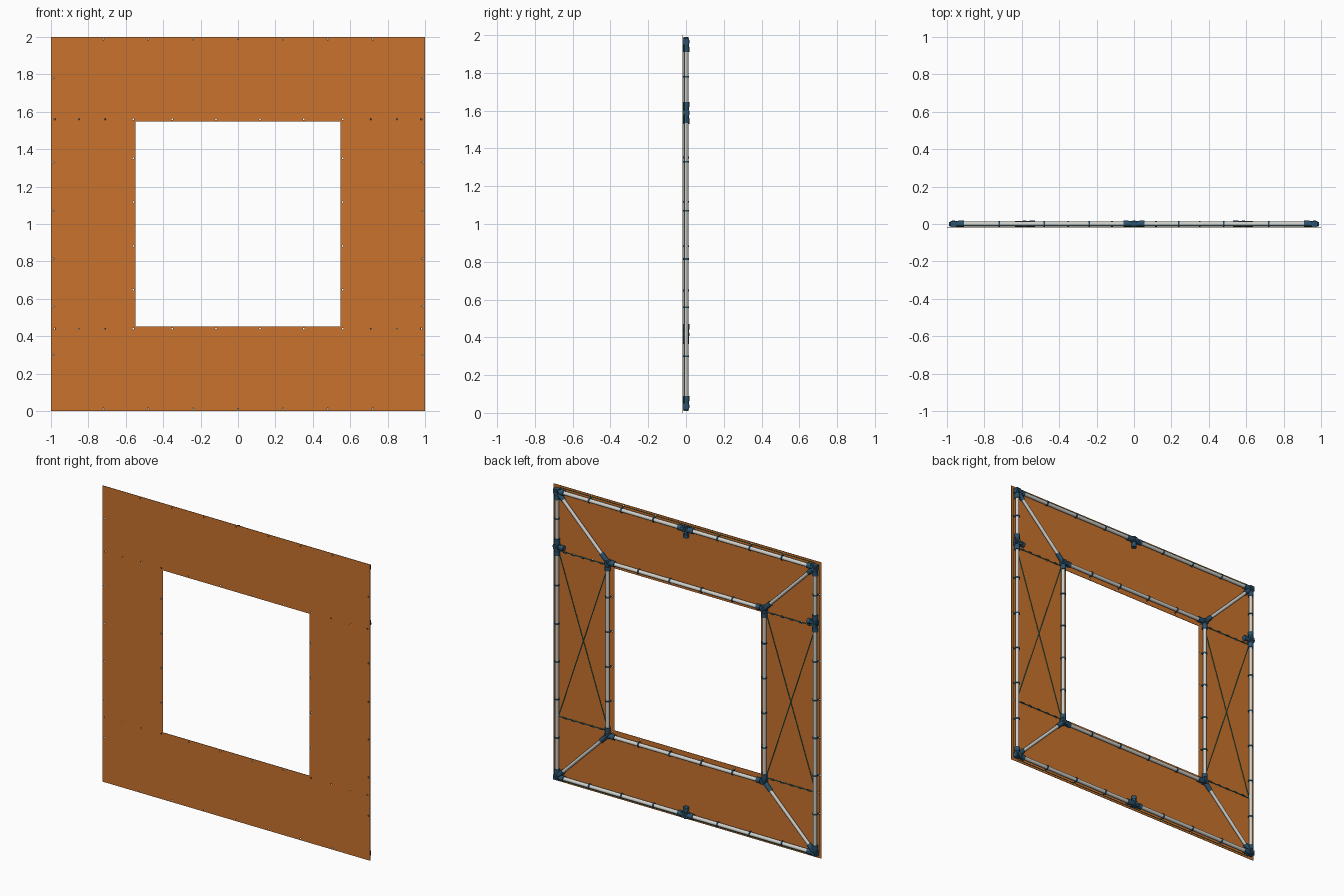
import bpy, bmesh
from math import pi
from mathutils import Vector, Matrix

cube = bpy.data.objects.get("Cube")
if cube:
    bpy.data.objects.remove(cube, do_unlink=True)

OUT, INN, EDGE, LIP = 0.965, 0.585, 0.988, 0.56   # offsets from the centre
MID = 1.0                                         # height of the centre


def material(name, color, rough=0.6):
    m = bpy.data.materials.new(name)
    m.use_nodes = True
    m.diffuse_color = (*color, 1)
    node = m.node_tree.nodes["Principled BSDF"]
    node.inputs["Base Color"].default_value = (*color, 1)
    node.inputs["Roughness"].default_value = rough
    return m


ORANGE = material("orange panel", (0.58, 0.17, 0.026))
STEEL = material("pale steel", (0.62, 0.62, 0.59))
BLUE = material("dark blue fitting", (0.025, 0.085, 0.15))
TEAL = material("teal cord", (0.01, 0.17, 0.13))


def P(x, z, y=0.0):
    """Point measured from the centre of the frame."""
    return Vector((x, y, MID + z))


def rod(bm, a, b, r, sides=12, r2=None):
    d = b - a
    turn = Vector((0, 0, 1)).rotation_difference(d).to_matrix().to_4x4()
    bmesh.ops.create_cone(bm, cap_ends=True, segments=sides, radius1=r,
                          radius2=r if r2 is None else r2, depth=d.length,
                          matrix=Matrix.Translation((a + b) / 2) @ turn)


def box(bm, c, size):
    bmesh.ops.create_cube(bm, size=1, matrix=Matrix.Translation(c)
                          @ Matrix.Diagonal((*size, 1)))


def finish(name, bm, mat, smooth=False):
    me = bpy.data.meshes.new(name)
    bm.to_mesh(me)
    bm.free()
    ob = bpy.data.objects.new(name, me)
    bpy.context.collection.objects.link(ob)
    me.materials.append(mat)
    bpy.ops.object.select_all(action='DESELECT')
    ob.select_set(True)
    bpy.context.view_layer.objects.active = ob
    if smooth:
        bpy.ops.object.shade_smooth_by_angle(angle=pi / 4)
    return ob


def pipe(name, a, b, r=0.0125):
    bm = bmesh.new()
    rod(bm, a, b, r, 16)
    finish(name, bm, STEEL, True)


# Fixing stations along the rails
rail_x = [s * k * 0.24 for s in (-1, 1) for k in (1, 2, 3)]
post_z = [-0.70, -0.44, -0.185, 0.07, 0.33, 0.78]
inner_s = [-0.352, -0.118, 0.118, 0.352]
SIDES = (-1, 1)

# Panel with a square opening and small tie holes
holes = [(x, s * EDGE) for x in rail_x + [0] for s in SIDES]
holes += [(s * EDGE, z) for z in post_z for s in SIDES]
holes += [(t, s * LIP) for t in inner_s for s in SIDES]
holes += [(s * LIP, t) for t in inner_s for s in SIDES]
holes += [(s * x, t * LIP) for x in (LIP, 0.71, 0.85, 0.98) for s in SIDES for t in SIDES]
bm = bmesh.new()
box(bm, P(0, 0, -0.018), (2, 0.003, 2))
panel = finish("panel", bm, ORANGE)
bm = bmesh.new()
box(bm, P(0, 0, -0.018), (1.095, 0.1, 1.095))
for x, z in holes:
    if abs(x) < 0.5475 and abs(z) < 0.5475:
        continue
    rod(bm, P(x, z, -0.03), P(x, z, -0.005), 0.0045, 8)
cutter = finish("panel_cutter", bm, ORANGE)
cutter.hide_render = True
bpy.context.view_layer.objects.active = panel
mod = panel.modifiers.new("openings", 'BOOLEAN')
mod.operation, mod.solver, mod.object = 'DIFFERENCE', 'EXACT', cutter
bpy.ops.object.modifier_apply(modifier=mod.name)
bpy.data.objects.remove(cutter, do_unlink=True)

# Outer and inner square frames, joined by corner struts
for label, d in (("outer", OUT), ("inner", INN)):
    for s, v, h in ((-1, "bottom", "right"), (1, "top", "left")):
        pipe(f"{label}_{v}_rail", P(-d, s * d), P(d, s * d))
        pipe(f"{label}_{h}_post", P(s * d, -d), P(s * d, d))
for sx, h in ((-1, "right"), (1, "left")):
    for sz, v in ((-1, "bottom"), (1, "top")):
        pipe(f"{v}_{h}_strut", P(sx * INN, sz * INN), P(sx * OUT, sz * OUT), 0.011)

# Clips round the pipes, each with a tab reaching to its hole
bm = bmesh.new()


def clip(x, z, along, reach):
    half = along * 0.0045
    c = P(x, z)
    rod(bm, c - half, c + half, 0.0165, 12)
    tip = c + reach + Vector((0, -0.014, 0))
    rod(bm, c + Vector((0, -0.012, 0)), tip, 0.003, 6)


X, Z = Vector((1, 0, 0)), Vector((0, 0, 1))
for s in SIDES:
    for x in rail_x:
        clip(x, s * OUT, X, Z * s * 0.017)
    for z in post_z:
        clip(s * OUT, z, Z, X * s * 0.017)
    for t in inner_s:
        clip(t, s * INN, X, Z * s * -0.018)
        clip(s * INN, t, Z, X * s * -0.018)
finish("pipe_clips", bm, BLUE, True)


def collar(bm, c, d, start, end, r=0.0185):
    rod(bm, c + d * start, c + d * end, r, 12)


def knob(bm, c):
    rod(bm, c + Vector((0, 0.009, 0)), c + Vector((0, 0.0195, 0)), 0.016, 8, 0.007)


# Corner fittings: hub, sockets along both pipes and the strut
for label, d, size in (("outer", OUT, 0.034), ("inner", INN, 0.032)):
    for sx, h in ((-1, "right"), (1, "left")):
        for sz, v in ((-1, "bottom"), (1, "top")):
            bm = bmesh.new()
            c = P(sx * d, sz * d)
            box(bm, c, (size, 0.032, size))
            collar(bm, c, -X * sx, 0.0, 0.03, 0.015)
            collar(bm, c, -Z * sz, 0.0, 0.03, 0.015)
            collar(bm, c, -X * sx, 0.027, 0.055)
            collar(bm, c, -Z * sz, 0.027, 0.055)
            diag = (X * sx + Z * sz).normalized() * (-1 if label == "outer" else 1)
            collar(bm, c, diag, 0.0, 0.068, 0.0155)
            knob(bm, c)
            finish(f"{label}_{v}_{h}_corner", bm, BLUE, True)


# Splice fittings: two collars, a hub and an inward lug
def splice(name, c, along, inward):
    bm = bmesh.new()
    for s in SIDES:
        collar(bm, c, along * s, 0.03, 0.056)
        collar(bm, c, along * s, 0.0, 0.032, 0.0155)
    box(bm, c, (0.034, 0.032, 0.034))
    collar(bm, c, inward, 0.0, 0.04, 0.013)
    collar(bm, c, inward, 0.032, 0.054, 0.0175)
    collar(bm, c, -inward, 0.0, 0.024, 0.012)
    knob(bm, c)
    finish(name, bm, BLUE, True)


for s, v, h in ((-1, "bottom", "right"), (1, "top", "left")):
    splice(f"{v}_splice", P(0, s * OUT), X, -Z * s)
    splice(f"{h}_splice", P(s * OUT, 0.59), Z, -X * s)

# Thin cords: cross braces, level ties and the edge lacing
CY = -0.011
for s, h in ((-1, "right"), (1, "left")):
    bm = bmesh.new()
    for t in SIDES:
        rod(bm, P(s * OUT, t * 0.57, CY), P(s * INN, -t * 0.57, CY), 0.0028, 6)
        rod(bm, P(s * OUT, t * LIP, CY), P(s * INN, t * LIP, CY), 0.0028, 6)
    rod(bm, P(s * EDGE, -0.95, CY), P(s * EDGE, 0.95, CY), 0.002, 6)
    finish(f"{h}_cords", bm, TEAL, True)
    # Dark toggles on the level ties
    bm = bmesh.new()
    for t in SIDES:
        for x in (0.64, 0.71, 0.78, 0.85, 0.91):
            rod(bm, P(s * (x - 0.011), t * LIP, CY + 0.002),
                P(s * (x + 0.011), t * LIP, CY + 0.002), 0.005, 8)
    finish(f"{h}_toggles", bm, BLUE, True)
bm = bmesh.new()
for s in SIDES:
    rod(bm, P(-0.95, s * EDGE, CY), P(0.95, s * EDGE, CY), 0.002, 6)
finish("rail_lacing", bm, TEAL, True)
